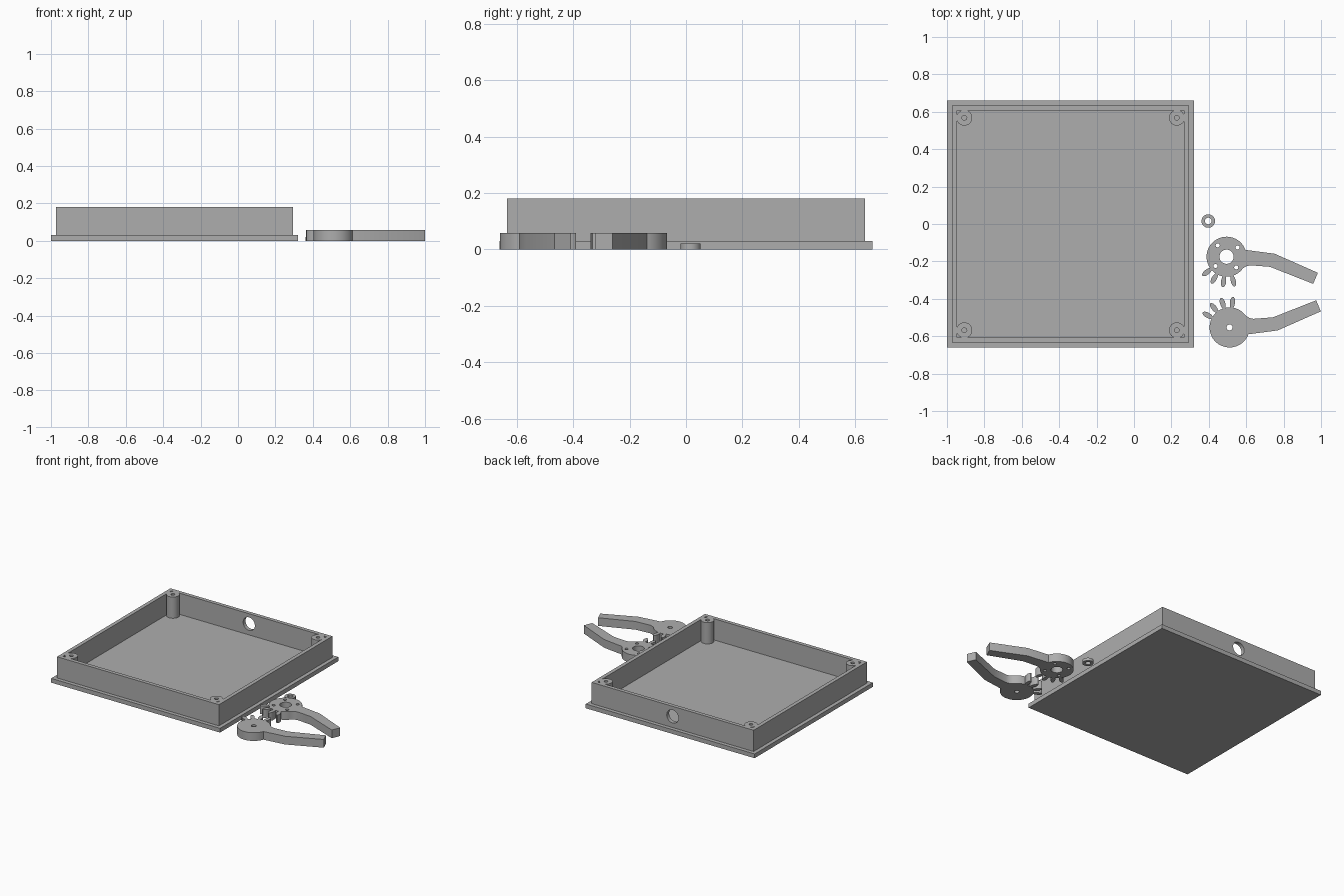
import bpy, bmesh, math
from mathutils import Vector

if "Cube" in bpy.data.objects:
    bpy.data.objects.remove(bpy.data.objects["Cube"])

grey = bpy.data.materials.new("grey_plastic")
grey.diffuse_color = (0.42, 0.42, 0.42, 1)
grey.use_nodes = True
grey.node_tree.nodes["Principled BSDF"].inputs["Base Color"].default_value = grey.diffuse_color


def circle(cx, cy, r, n=48):
    return [(cx + r * math.cos(2 * math.pi * i / n),
             cy + r * math.sin(2 * math.pi * i / n)) for i in range(n)]


def rect(cx, cy, hx, hy):
    return [(cx - hx, cy - hy), (cx + hx, cy - hy), (cx + hx, cy + hy), (cx - hx, cy + hy)]


def prism(name, loops, z0, z1):
    """Extrude an outline, with any further loops cut out as holes."""
    cu = bpy.data.curves.new(name, 'CURVE')
    cu.dimensions = '2D'
    cu.fill_mode = 'BOTH'
    cu.extrude = (z1 - z0) / 2
    for pts in loops:
        sp = cu.splines.new('POLY')
        sp.points.add(len(pts) - 1)
        for p, (x, y) in zip(sp.points, pts):
            p.co = (x, y, 0, 1)
        sp.use_cyclic_u = True
    ob = bpy.data.objects.new(name, cu)
    bpy.context.collection.objects.link(ob)
    bpy.ops.object.select_all(action='DESELECT')
    bpy.context.view_layer.objects.active = ob
    ob.select_set(True)
    bpy.ops.object.convert(target='MESH')
    ob = bpy.context.object
    ob.name = name
    bm = bmesh.new()
    bm.from_mesh(ob.data)
    bmesh.ops.translate(bm, verts=bm.verts, vec=Vector((0, 0, (z0 + z1) / 2)))
    bmesh.ops.remove_doubles(bm, verts=bm.verts, dist=1e-5)
    bmesh.ops.recalc_face_normals(bm, faces=bm.faces)
    bm.to_mesh(ob.data)
    bm.free()
    ob.data.materials.clear()
    ob.data.materials.append(grey)
    bpy.ops.object.shade_smooth_by_angle(angle=math.radians(30))
    return ob


# Tray: base flange, wall frame, four screw posts
CX = -0.339
prism("base_plate", [rect(CX, 0, 0.661, 0.661)], 0, 0.03)
walls = prism("tray_walls", [rect(CX, 0, 0.634, 0.634), rect(CX, 0, 0.607, 0.607)], 0.03, 0.18)
for sx in (-1, 1):
    for sy in (-1, 1):
        x, y = CX + sx * 0.568, sy * 0.568
        prism("screw_post", [circle(x, y, 0.042), circle(x, y, 0.013, 24)], 0.03, 0.18)

# Round cable hole through the back wall
bpy.ops.mesh.primitive_cylinder_add(vertices=48, radius=0.046, depth=0.2,
                                    location=(CX, 0.62, 0.108), rotation=(math.pi / 2, 0, 0))
cutter = bpy.context.object
cutter.name = "cable_hole_cutter"
cutter.hide_render = True
cutter.hide_set(True)
cutter.data.materials.append(grey)
mod = walls.modifiers.new("cable_hole", 'BOOLEAN')
mod.operation = 'DIFFERENCE'
mod.solver = 'EXACT'
mod.object = cutter
bpy.context.view_layer.objects.active = walls
bpy.ops.object.modifier_apply(modifier=mod.name)
bpy.data.objects.remove(cutter)

# Small spacer ring
prism("spacer_ring", [circle(0.397, 0.016, 0.036), circle(0.397, 0.016, 0.018, 32)], 0, 0.02)

# Gripper jaws: disc with rounded gear teeth and a bent arm
R = 0.107
TOOTH = [(0.106, -0.008), (0.122, -0.013), (0.142, -0.014), (0.156, -0.010), (0.164, -0.004),
         (0.164, 0.004), (0.156, 0.010), (0.142, 0.014), (0.122, 0.013), (0.106, 0.008)]
ARM = [(0.108, -0.050), (0.128, -0.046), (0.232, -0.054), (0.463, -0.145),
       (0.488, -0.086), (0.257, 0.016)]


def jaw_outline(first_tooth):
    pts = []

    def arc(a, b):
        n = max(2, int(abs(b - a) / 5))
        for i in range(n + 1):
            t = math.radians(a + (b - a) * i / n)
            pts.append((R * math.cos(t), R * math.sin(t)))

    at = 20
    for k in range(4):
        mid = first_tooth + 22.5 * k
        arc(at, mid - 5)
        c, s = math.cos(math.radians(mid)), math.sin(math.radians(mid))
        pts.extend((u * c - v * s, u * s + v * c) for u, v in TOOTH)
        at = mid + 5
    arc(at, 325)
    return pts + ARM


def jaw(name, cx, cy, flip, first_tooth, holes):
    outline = [(cx + x, cy + flip * y) for x, y in jaw_outline(first_tooth)]
    prism(name, [outline] + [circle(cx + x, cy + y, r, 32) for x, y, r in holes], 0, 0.058)


screws = [(0.077 * math.cos(math.radians(a)), 0.077 * math.sin(math.radians(a)), 0.011)
          for a in (40, 128, 220, 312)]
jaw("driven_jaw", 0.495, -0.175, 1, 218, [(0, 0, 0.038)] + screws)
jaw("idle_jaw", 0.511, -0.553, -1, 209, [(0, 0, 0.016)])
